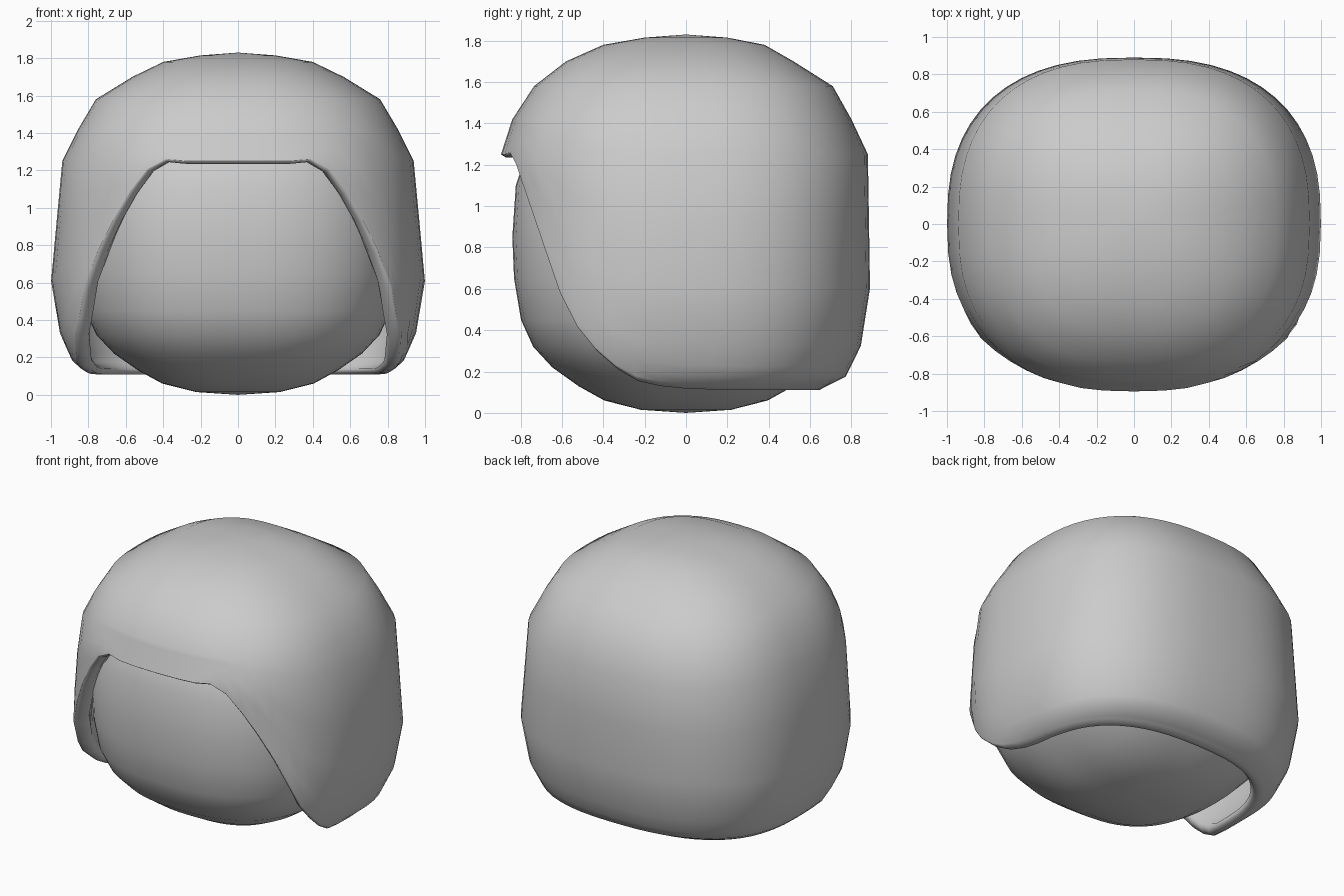
import bpy
import bmesh
from math import sin, cos, pi, copysign

cube = bpy.data.objects.get("Cube")
if cube:
    bpy.data.objects.remove(cube, do_unlink=True)

SEGMENTS = 56

grey = bpy.data.materials.new("plain grey")
grey.use_nodes = True
COLOUR = (0.6, 0.6, 0.6, 1)
grey.diffuse_color = COLOUR
grey.node_tree.nodes["Principled BSDF"].inputs["Base Color"].default_value = COLOUR


def interp(table, key):
    """Linear lookup in rows of (key, value, ...) sorted by rising key."""
    if key <= table[0][0]:
        return table[0][1:]
    for a, b in zip(table, table[1:]):
        if key <= b[0]:
            f = (key - a[0]) / (b[0] - a[0])
            return [p + (q - p) * f for p, q in zip(a[1:], b[1:])]
    return table[-1][1:]


def rounded_unit(i):
    """Point on a unit rounded-square outline."""
    a = 2 * pi * i / SEGMENTS
    return [copysign(abs(v) ** 0.8, v) for v in (cos(a), sin(a))]


def skin(name, columns, top, bottom=None):
    """Join vertical columns of points round a pole at the top (and bottom)."""
    bm = bmesh.new()
    cols = [[bm.verts.new(p) for p in col] for col in columns]
    t = bm.verts.new(top)
    b = bm.verts.new(bottom) if bottom else None
    for i, c in enumerate(cols):
        d = cols[(i + 1) % len(cols)]
        bm.faces.new((t, c[0], d[0]))
        for k in range(len(c) - 1):
            bm.faces.new((c[k], c[k + 1], d[k + 1], d[k]))
        if b:
            bm.faces.new((c[-1], b, d[-1]))
    for f in bm.faces:
        f.smooth = True
    mesh = bpy.data.meshes.new(name)
    bm.to_mesh(mesh)
    bm.free()
    mesh.materials.append(grey)
    obj = bpy.data.objects.new(name, mesh)
    bpy.context.collection.objects.link(obj)
    return obj


# Head: rounded block, height against relative radius
head_profile = [(0.015, 0.26), (0.06, 0.47), (0.13, 0.62), (0.22, 0.77), (0.32, 0.88),
                (0.45, 0.95), (0.65, 0.99), (0.85, 1), (1.1, 0.98), (1.3, 0.9),
                (1.5, 0.7), (1.6, 0.4)]
head_cols = []
for i in range(SEGMENTS):
    x, y = rounded_unit(i)
    head_cols.append([(0.86 * r * x, 0.84 * r * y, z) for z, r in reversed(head_profile)])
skin("head", head_cols, (0, 0, 1.65), (0, 0, 0))

# Hair: height against side, front and back radius
hair_profile = [(0.12, 0.81, 0.68, 0.66), (0.17, 0.88, 0.8, 0.77), (0.32, 0.95, 0.86, 0.845),
                (0.6, 1, 0.89, 0.89), (1.25, 0.94, 0.895, 0.88), (1.42, 0.855, 0.84, 0.8),
                (1.58, 0.76, 0.735, 0.71), (1.7, 0.565, 0.58, 0.52),
                (1.78, 0.4, 0.4, 0.38), (1.815, 0.2, 0.2, 0.2)]
# Lower edge of the hair, from the brow back to the nape
hair_edge = [(-0.87, 1.25), (-0.85, 1.26), (-0.82, 1.21), (-0.76, 1.03), (-0.68, 0.79),
             (-0.57, 0.46), (-0.41, 0.25), (-0.26, 0.165), (-0.1, 0.135), (0.3, 0.125)]
CROWN, NAPE = 1.42, 0.12
steps = [(CROWN - z) / (CROWN - NAPE) for z in (1.25, 0.93, 0.6, 0.32, 0.22, 0.17, 0.13, NAPE)]
lip = [(0.025, -0.015), (0.06, -0.012), (0.08, 0.015)]

hair_cols = []
for i in range(SEGMENTS):
    x, y = rounded_unit(i)

    def place(z, inset=0, lift=0):
        side, front, back = interp(hair_profile, z)
        depth = front if y < 0 else back
        return ((side - inset) * x, (depth - inset) * y, z + lift)

    edge = interp(hair_edge, 0.89 * y)[0]
    col = [place(row[0]) for row in reversed(hair_profile) if row[0] >= CROWN]
    heights = [CROWN - s * (CROWN - edge) for s in steps]
    col += [place(z) for z in heights]
    # rolled lip, then the inner wall back up
    col += [place(edge, inset, lift) for inset, lift in lip]
    col += [place(z, 0.09) for z in reversed(heights[:-2])]
    hair_cols.append(col)
skin("hair_cap", hair_cols, (0, 0, 1.83))
